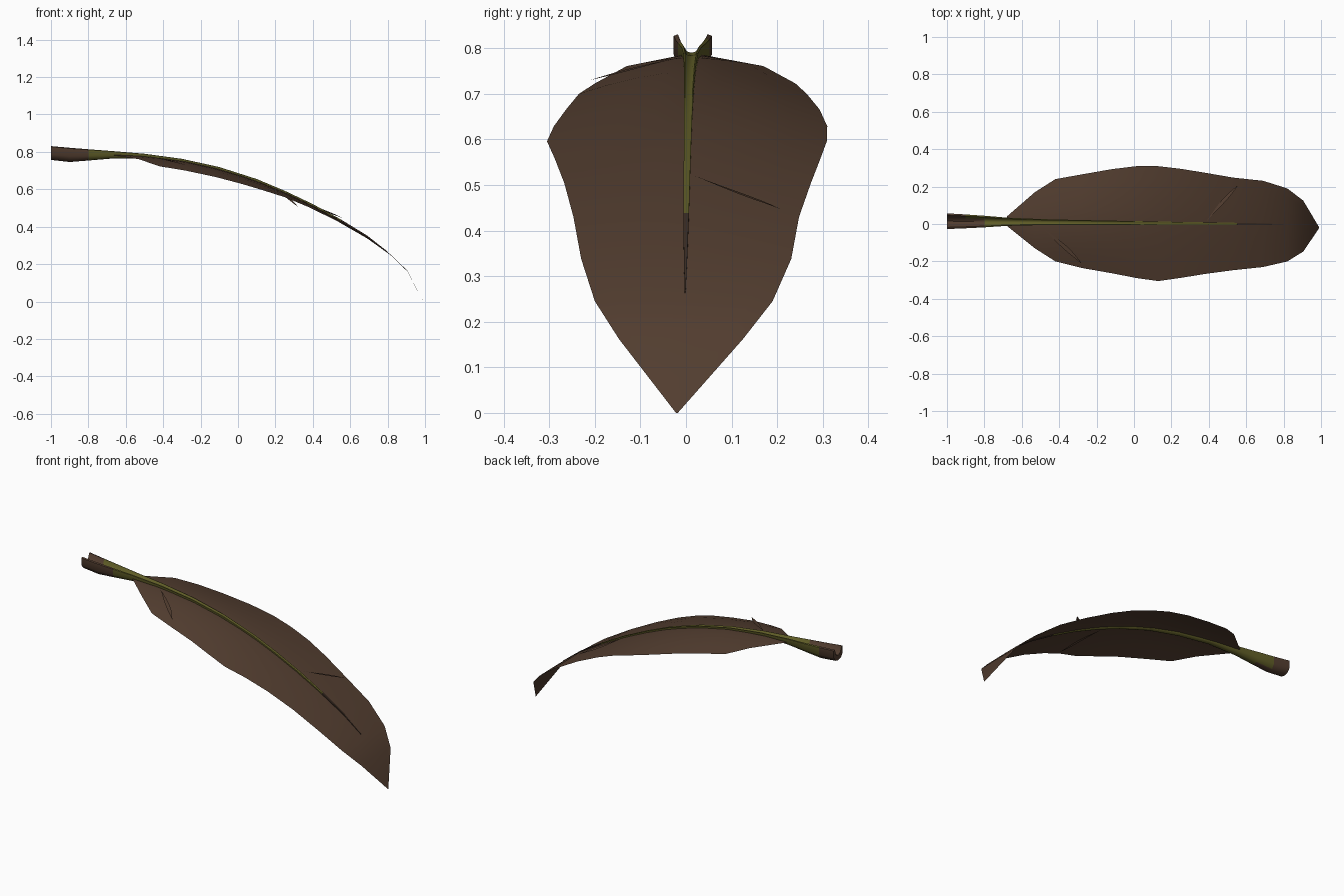
import bpy, math
from mathutils import Vector

if "Cube" in bpy.data.objects:
    bpy.data.objects.remove(bpy.data.objects["Cube"])


def material(name, rgb):
    m = bpy.data.materials.new(name)
    m.diffuse_color = (*rgb, 1)
    m.use_nodes = True
    m.node_tree.nodes["Principled BSDF"].inputs["Base Color"].default_value = m.diffuse_color
    return m


BROWN = material("dry brown", (0.085, 0.047, 0.029))
GREEN = material("olive green", (0.115, 0.108, 0.02))
DARK = material("dark brown", (0.045, 0.027, 0.018))


def make(name, verts, faces, mats, rule=None):
    me = bpy.data.meshes.new(name)
    me.from_pydata(verts, [], faces)
    for m in mats:
        me.materials.append(m)
    for p in me.polygons:
        if rule:
            p.material_index = rule(p.center, p.normal)
    me.update()
    ob = bpy.data.objects.new(name, me)
    bpy.context.collection.objects.link(ob)
    bpy.ops.object.select_all(action='DESELECT')
    bpy.context.view_layer.objects.active = ob
    ob.select_set(True)
    bpy.ops.object.shade_smooth_by_angle(angle=math.radians(50))
    return ob


def interp(table, x):
    if x <= table[0][0]:
        return table[0][1:]
    for a, b in zip(table, table[1:]):
        if x <= b[0]:
            f = (x - a[0]) / (b[0] - a[0])
            return [p + (q - p) * f for p, q in zip(a[1:], b[1:])]
    return table[-1][1:]


# blade stations: x, spine z, left y, right y, edge droop
BLADE = [
    (-.68, .785, -.01, .04, 0), (-.53, .779, -.13, .17, .018),
    (-.42, .768, -.20, .24, .045), (-.28, .749, -.235, .265, .049),
    (-.12, .713, -.263, .293, .047), (.02, .672, -.29, .31, .043),
    (.13, .633, -.305, .309, .037), (.25, .583, -.288, .295, .025),
    (.38, .522, -.267, .274, .018), (.53, .443, -.247, .248, .013),
    (.69, .347, -.23, .231, .009), (.82, .248, -.20, .19, .003),
    (.905, .165, -.147, .125, .003), (.99, 0, -.022, -.018, 0)]


def mid_y(x):
    return .015 - .015 * (x + 1) / 1.6 if x < .82 else -.002 - .018 * (x - .82) / .17


def surface(x, t):
    """Point on the blade at station x, t from -1 (left edge) to 1 (right edge)."""
    z, yl, yr, d = interp(BLADE, x)
    c = mid_y(x)
    edge = yr if t > 0 else yl
    return Vector((x, c + (edge - c) * abs(t), z - d * abs(t) ** 1.7))


# leaf blade
N = 8
verts = [surface(r[0], -1 + 2 * j / N) for r in BLADE for j in range(N + 1)]
W = N + 1
faces = [(i * W + j, (i + 1) * W + j, (i + 1) * W + j + 1, i * W + j + 1)
         for i in range(len(BLADE) - 1) for j in range(N)]
make("leaf_blade", verts, faces, [BROWN])

# midrib and grooved stalk: x, bottom z, top z, half width, groove depth
RIB = [
    (-1, .757, .831, .042, 1), (-.9, .746, .822, .037, .95),
    (-.8, .754, .814, .031, .8), (-.68, .764, .805, .022, .6),
    (-.5, .764, .79, .016, .4), (-.3, .738, .763, .013, .3),
    (-.1, .697, .719, .011, .2), (.1, .633, .655, .009, .1),
    (.25, .573, .592, .008, 0), (.4, .504, .521, .007, 0),
    (.55, .424, .439, .006, 0), (.69, .341, .353, .004, 0),
    (.8, .262, .267, .001, 0)]
OUTER = [(1, .95), (1, .4), (.55, .07), (0, 0), (-.55, .07), (-1, .4), (-1, .95)]
GROOVE = [(-.78, 1, 0), (-.45, .98, .45), (0, 1, .6), (.45, .98, .45), (.78, 1, 0)]
verts = []
for x, b, t, w, g in RIB:
    prof = OUTER + [(u, v - g * k) for u, v, k in GROOVE]
    verts += [(x, mid_y(x) + u * w, b + (t - b) * v) for u, v in prof]
M = len(OUTER) + len(GROOVE)
faces = [(i * M + j, i * M + (j + 1) % M, (i + 1) * M + (j + 1) % M, (i + 1) * M + j)
         for i in range(len(RIB) - 1) for j in range(M)]
faces += [tuple(reversed(range(M))), tuple((len(RIB) - 1) * M + j for j in range(M))]


def rib_colour(c, n):
    if c.x < -.84:
        return 1 if c.x < -.9 or c.y < .03 else 0
    return 2 if c.x > .56 else 0


make("midrib", verts, faces, [GREEN, BROWN, DARK], rib_colour)


# torn slivers curling off the blade
def sliver(name, x0, t0, x1, t1, lift, width):
    pts, n = [], 7
    side = Vector((-(t1 - t0) * .3, x1 - x0, 0)).normalized()
    for i in range(n + 1):
        f = i / n
        p = surface(x0 + (x1 - x0) * f, t0 + (t1 - t0) * f)
        p.z += math.copysign(.004, lift) + lift * f ** 1.5
        w = width * max(.04, math.sin(math.pi * f ** 1.3)) / 2
        pts += [p + side * w, p - side * w]
    fs = [(2 * i, 2 * i + 1, 2 * i + 3, 2 * i + 2) for i in range(n)]
    make(name, pts, fs, [BROWN])


sliver("front_sliver", .39, .06, .555, .84, .025, .02)
sliver("rear_sliver", -.49, -.2, -.28, -.9, .018, .022)
sliver("under_sliver", .2, -.07, .32, -.78, -.025, .018)
